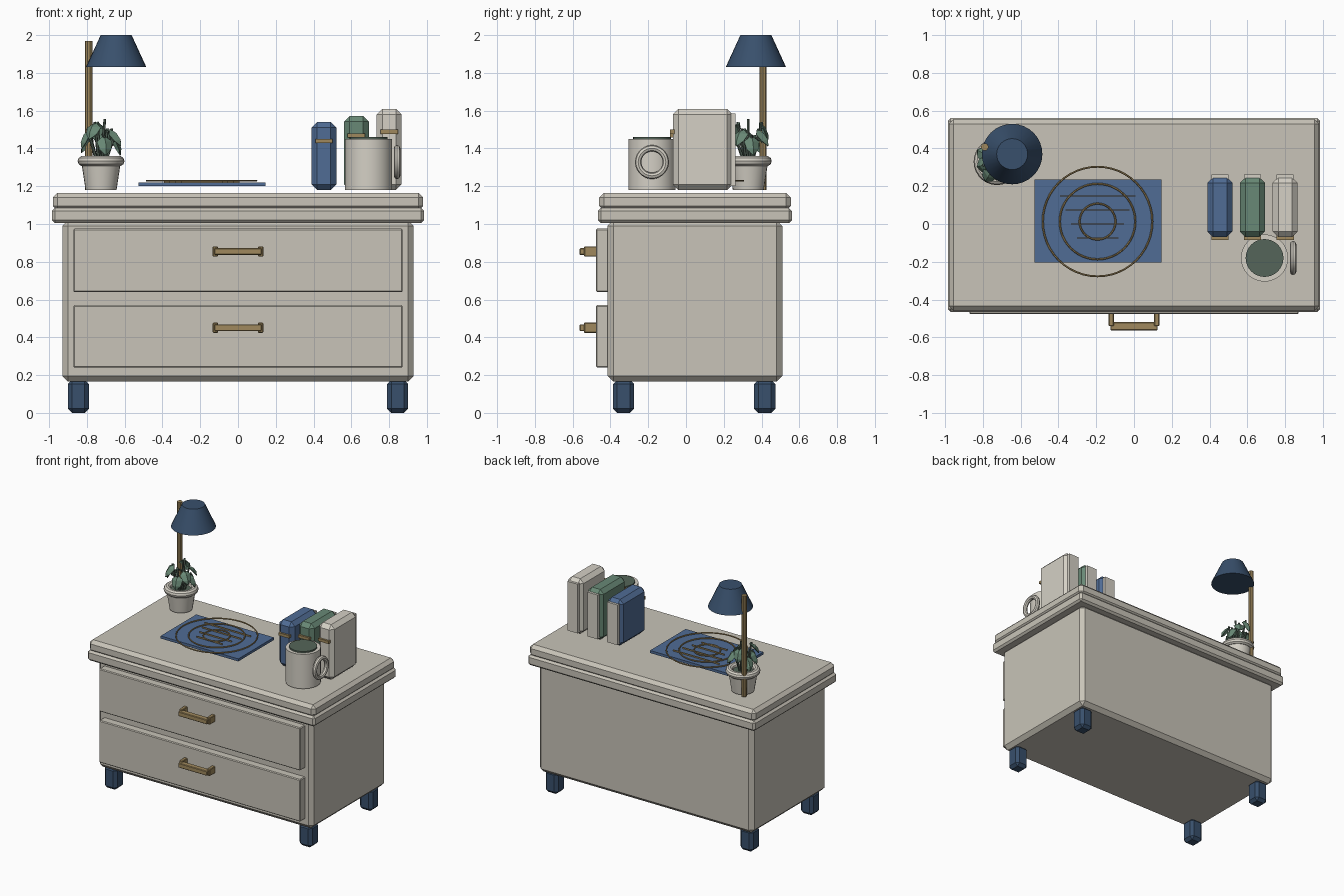
import bpy, bmesh, math
from mathutils import Vector, Matrix

if "Cube" in bpy.data.objects:
    bpy.data.objects.remove(bpy.data.objects["Cube"])


def material(name, r, g, b):
    m = bpy.data.materials.new(name)
    m.diffuse_color = (r, g, b, 1)
    m.use_nodes = True
    m.node_tree.nodes["Principled BSDF"].inputs["Base Color"].default_value = m.diffuse_color
    return m


CREAM = material("cream", 0.58, 0.55, 0.48)
BLUE = material("blue", 0.08, 0.15, 0.30)
NAVY = material("navy", 0.04, 0.08, 0.15)
BRASS = material("brass", 0.35, 0.25, 0.11)
GREEN = material("green", 0.14, 0.25, 0.18)
DARK = material("dark_green", 0.09, 0.13, 0.10)
PALE = material("pale", 0.66, 0.63, 0.56)


def add_object(name, bm, mat, bevel=0, smooth=False):
    me = bpy.data.meshes.new(name)
    bmesh.ops.recalc_face_normals(bm, faces=bm.faces)
    bm.to_mesh(me)
    bm.free()
    ob = bpy.data.objects.new(name, me)
    bpy.context.collection.objects.link(ob)
    me.materials.append(mat)
    if bevel:
        mod = ob.modifiers.new("chamfer", "BEVEL")
        mod.width, mod.segments = bevel, 1
    if smooth:
        me.shade_smooth()
        me.set_sharp_from_angle(angle=math.radians(35))
    return ob


def box(name, x, y, z, mat, bevel=0):
    """Box from (min, max) pairs."""
    bm = bmesh.new()
    size = Matrix.Diagonal((x[1] - x[0], y[1] - y[0], z[1] - z[0], 1))
    mid = Matrix.Translation((sum(x) / 2, sum(y) / 2, sum(z) / 2))
    bmesh.ops.create_cube(bm, size=1, matrix=mid @ size)
    return add_object(name, bm, mat, bevel)


def lathe(name, centre, profile, mat, n=32, smooth=True, axis="Z", closed=False):
    """Spin (radius, height) points around an axis through centre."""
    bm = bmesh.new()
    turn = Matrix.Rotation(math.pi / 2, 4, "Y") if axis == "X" else Matrix()
    place = Matrix.Translation(centre) @ turn
    rings = []
    for r, h in profile:
        rings.append([bm.verts.new(place @ Vector((r * math.cos(2 * math.pi * i / n),
                      r * math.sin(2 * math.pi * i / n), h))) for i in range(n)])
    pairs = list(zip(rings, rings[1:]))
    if closed:
        pairs.append((rings[-1], rings[0]))
    for a, b in pairs:
        for i in range(n):
            j = (i + 1) % n
            bm.faces.new((a[i], a[j], b[j], b[i]))
    if not closed:
        bm.faces.new(rings[0])
        bm.faces.new(rings[-1])
    return add_object(name, bm, mat, smooth=smooth)


def torus(name, centre, major, minor, mat, axis="Z", n=40, m=8):
    prof = [(major + minor * math.cos(2 * math.pi * k / m),
             minor * math.sin(2 * math.pi * k / m)) for k in range(m)]
    return lathe(name, centre, prof, mat, n, True, axis, True)


# Cabinet, worktop and feet
box("cabinet_body", (-0.93, 0.93), (-0.415, 0.51), (0.165, 1.02), CREAM, 0.03)
box("worktop_lower", (-0.985, 0.985), (-0.465, 0.56), (1.005, 1.085), CREAM, 0.015)
box("worktop_upper", (-0.98, 0.98), (-0.46, 0.555), (1.07, 1.165), CREAM, 0.025)
for sx in (-1, 1):
    for y in (-0.33, 0.417):
        box("foot", (sx * 0.845 - 0.055, sx * 0.845 + 0.055), (y - 0.056, y + 0.056),
            (0, 0.175), NAVY, 0.022)

# Drawers with bar handles
for z0, z1, zh in ((0.24, 0.57, 0.451), (0.64, 0.975, 0.854)):
    box("drawer_front", (-0.872, 0.872), (-0.476, -0.40), (z0, z1), CREAM, 0.006)
    box("handle_bar", (-0.125, 0.125), (-0.563, -0.52), (zh - 0.018, zh + 0.018), BRASS, 0.004)
    for sx in (-1, 1):
        box("handle_post", (sx * 0.12 - 0.014, sx * 0.12 + 0.014), (-0.54, -0.47),
            (zh - 0.027, zh + 0.027), BRASS, 0.004)

# Books with page block and spine band
for x, top, band, mat in ((0.455, 1.54, 1.44, BLUE), (0.627, 1.572, 1.468, GREEN),
                          (0.80, 1.61, 1.488, PALE)):
    box("book", (x - 0.066, x + 0.066), (-0.07, 0.248), (1.18, top), mat, 0.03)
    box("book_pages", (x - 0.045, x + 0.045), (0.22, 0.262), (1.20, top - 0.025), PALE)
    box("book_band", (x - 0.046, x + 0.046), (-0.085, -0.06), (band - 0.011, band + 0.011), BRASS)

# Mug
mx, my = 0.691, -0.18
lathe("mug", (mx, my, 1.18), [(0.125, 0), (0.125, 0.27)], PALE)
lathe("mug_drink", (mx, my, 1.44), [(0.1, 0), (0.1, 0.021)], DARK)
torus("mug_handle", (0.842, my, 1.328), 0.073, 0.017, PALE, "X", 28)

# Mat with rings and lines
box("desk_mat", (-0.527, 0.146), (-0.205, 0.236), (1.20, 1.22), BLUE)
for r in (0.29, 0.2, 0.095):
    torus("mat_ring", (-0.193, 0.013, 1.229), r, 0.005, BRASS, n=48, m=6)
for half, y in ((0.2, 0.148), (0.17, 0.075), (0.14, 0.0), (0.11, -0.075)):
    box("mat_line", (-0.193 - half, -0.193 + half), (y - 0.003, y + 0.003), (1.218, 1.23), BRASS)

# Lamp
lathe("lamp_pole", (-0.79, 0.408, 1.18), [(0.02, 0), (0.02, 0.79)], BRASS, 10)
lathe("lamp_shade", (-0.645, 0.37, 1.83), [(0.16, 0), (0.082, 0.17)], NAVY, 32)

# Plant pot, soil and leaves
px, py = -0.725, 0.33
lathe("plant_pot", (px, py, 1.18), [(0.082, 0), (0.105, 0.15)], PALE, 24)
torus("pot_rim", (px, py, 1.333), 0.097, 0.027, PALE, n=28, m=10)
lathe("pot_soil", (px, py, 1.32), [(0.085, 0), (0.085, 0.015)], DARK, 20)


def stem(start, end):
    bm = bmesh.new()
    d = end - start
    m = Matrix.Translation((start + end) / 2) @ d.to_track_quat("Z", "Y").to_matrix().to_4x4()
    bmesh.ops.create_cone(bm, cap_ends=True, segments=6, radius1=0.009, radius2=0.007,
                          depth=d.length, matrix=m)
    add_object("plant_stem", bm, DARK)


def leaf(base, angle, pitch, length, width):
    """Folded pointed leaf, growing along local +x."""
    bm = bmesh.new()
    m = (Matrix.Translation(base) @ Matrix.Rotation(angle, 4, "Z")
         @ Matrix.Rotation(-pitch, 4, "Y"))
    mid = [(0, 0), (0.4, 0.012), (0.75, 0.006), (1, -0.015)]
    c = [bm.verts.new(m @ Vector((length * t, 0, h))) for t, h in mid]
    for s in (-1, 1):
        a = bm.verts.new(m @ Vector((length * 0.3, s * width, -0.008)))
        b = bm.verts.new(m @ Vector((length * 0.7, s * width * 0.75, -0.012)))
        for f in ((c[0], a, c[1]), (c[1], a, b, c[2]), (c[2], b, c[3])):
            bm.faces.new(f)
    ob = add_object("plant_leaf", bm, GREEN)
    mod = ob.modifiers.new("thickness", "SOLIDIFY")
    mod.thickness = 0.005


for i in range(8):
    a = 2 * math.pi * i / 8 + 0.25
    out = Vector((math.cos(a), math.sin(a), 0))
    tip = Vector((px, py, 1.47 + 0.035 * (i % 3))) + out * (0.075 - 0.008 * (i % 2))
    stem(Vector((px, py, 1.32)) + out * 0.02, tip)
    leaf(tip - out * 0.012, a, -1.05 + 0.25 * (i % 2), 0.115, 0.042)
stem(Vector((px, py, 1.32)), Vector((px + 0.02, py, 1.555)))
